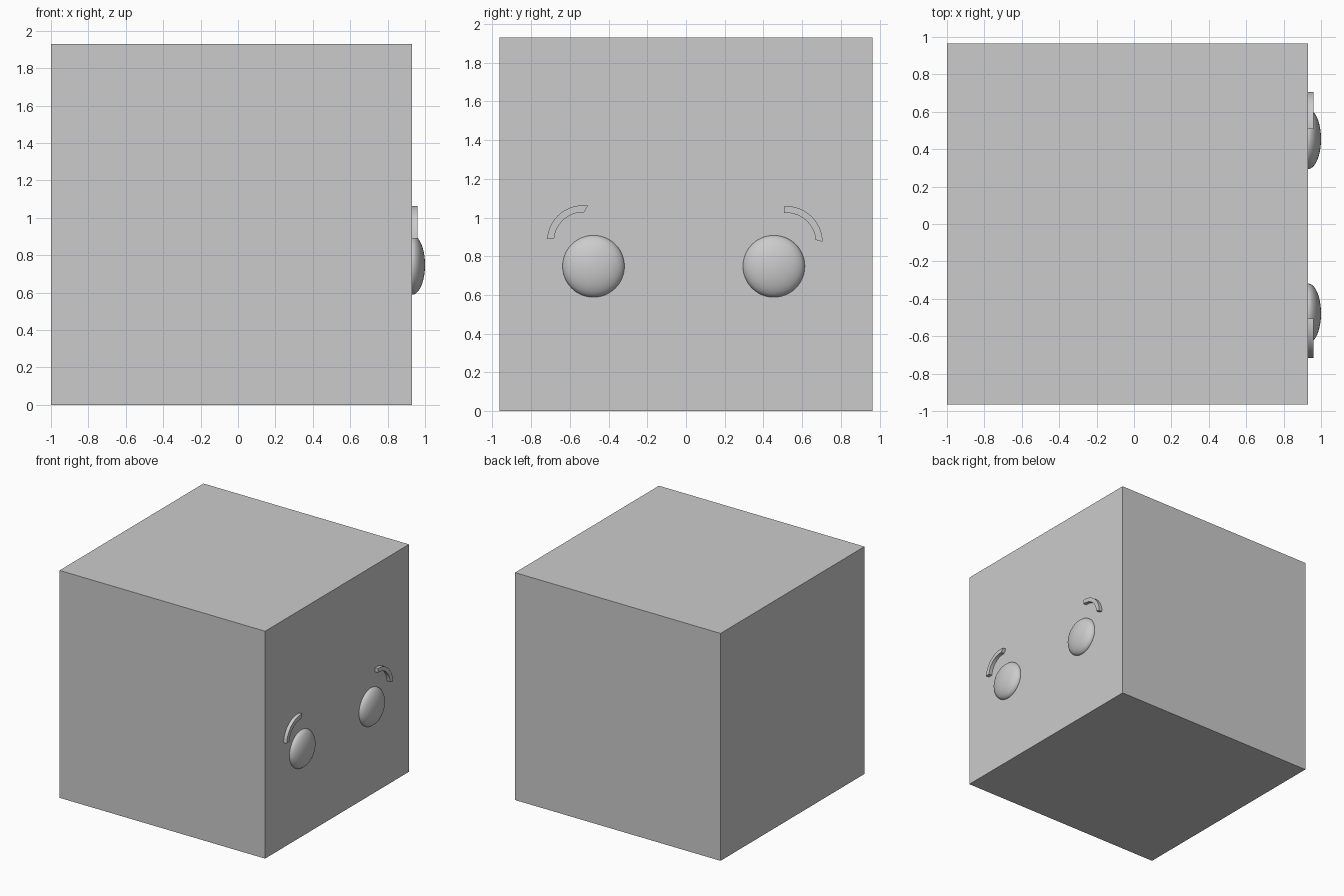
import bpy, bmesh, math

if "Cube" in bpy.data.objects:
    bpy.data.objects.remove(bpy.data.objects["Cube"])

FACE_X = 0.93


def finish(name, bm):
    bmesh.ops.recalc_face_normals(bm, faces=bm.faces)
    mesh = bpy.data.meshes.new(name)
    bm.to_mesh(mesh)
    bm.free()
    obj = bpy.data.objects.new(name, mesh)
    bpy.context.collection.objects.link(obj)
    return obj


def smooth(obj):
    bpy.ops.object.select_all(action='DESELECT')
    obj.select_set(True)
    bpy.context.view_layer.objects.active = obj
    bpy.ops.object.shade_smooth_by_angle(angle=math.radians(35))


def eye(name, y):
    bpy.ops.mesh.primitive_uv_sphere_add(segments=48, ring_count=24, radius=1,
                                         location=(FACE_X, y, 0.748))
    obj = bpy.context.object
    obj.name = name
    obj.scale = (0.07, 0.16, 0.16)
    smooth(obj)


# arched strip: (outer start/end, inner start/end) angles, extruded out of the face
def brow(name, cy, cz, r_out, r_in, outer, inner, n=16):
    def arc(r, span):
        pts = []
        for i in range(n + 1):
            a = math.radians(span[0] + (span[1] - span[0]) * i / n)
            pts.append((cy + r * math.cos(a), cz + r * math.sin(a)))
        return pts

    bm = bmesh.new()
    rows = [[bm.verts.new((FACE_X, y, z)) for y, z in arc(r, s)]
            for r, s in ((r_out, outer), (r_in, inner))]
    faces = [bm.faces.new((rows[0][i], rows[0][i + 1], rows[1][i + 1], rows[1][i]))
             for i in range(n)]
    ext = bmesh.ops.extrude_face_region(bm, geom=faces, use_keep_orig=True)
    moved = [v for v in ext['geom'] if isinstance(v, bmesh.types.BMVert)]
    bmesh.ops.translate(bm, verts=moved, vec=(0.03, 0, 0))
    smooth(finish(name, bm))


# body block
bpy.ops.mesh.primitive_cube_add(size=1.93, location=(-0.035, 0, 0.965))
bpy.context.object.name = "body"

# eyes
eye("eye_left", -0.478)
eye("eye_right", 0.454)

# brows
brow("brow_left", -0.532, 0.877, 0.186, 0.150, (176, 82), (174, 88))
brow("brow_right", 0.518, 0.871, 0.188, 0.153, (1, 93), (5, 94))
